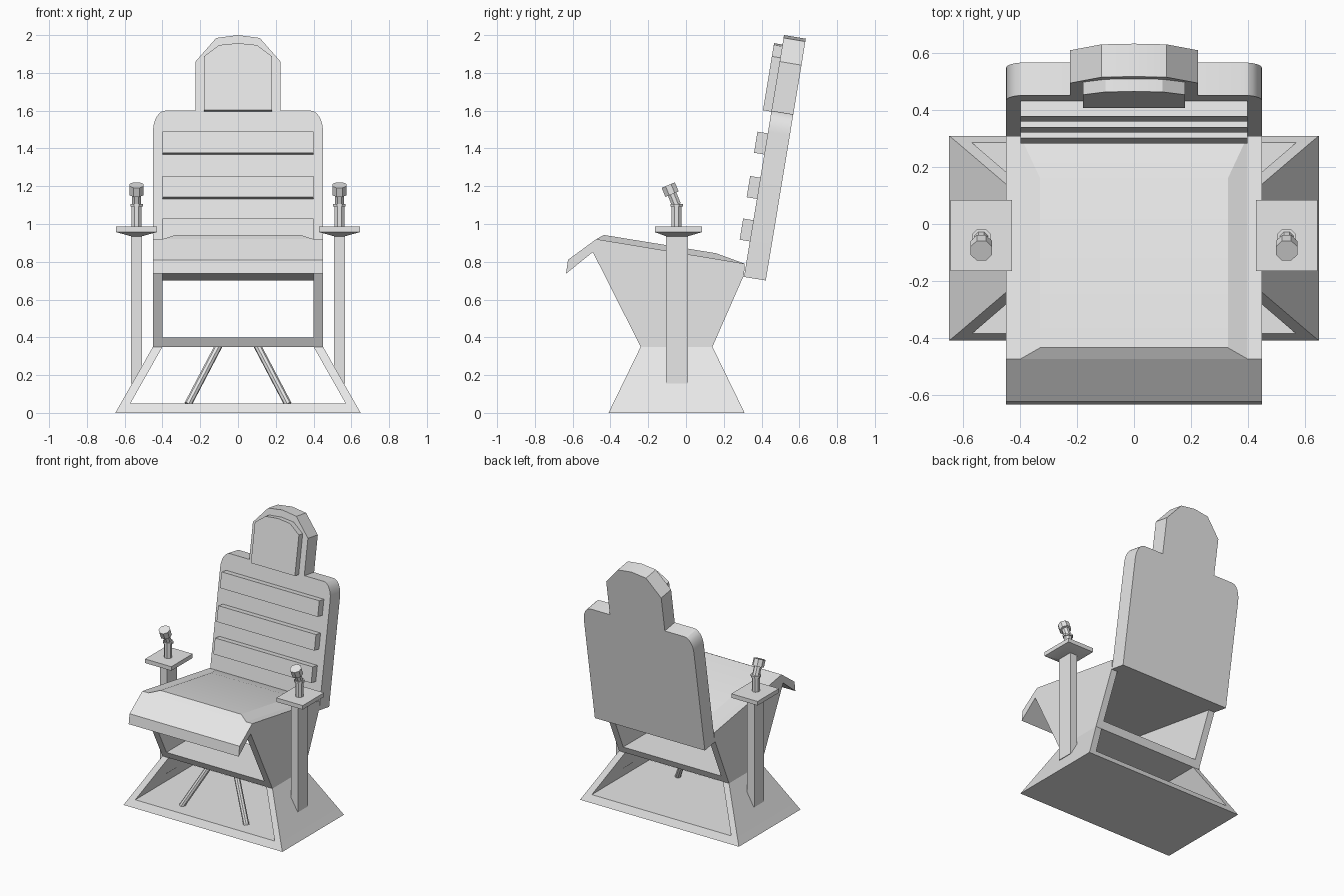
import bpy
import bmesh
from math import radians, sin, cos, pi
from mathutils import Vector

cube = bpy.data.objects.get("Cube")
if cube:
    bpy.data.objects.remove(cube)

grey = bpy.data.materials.new("plain_grey")
grey.use_nodes = True
colour = (0.8, 0.8, 0.8, 1)
grey.diffuse_color = colour
grey.node_tree.nodes["Principled BSDF"].inputs["Base Color"].default_value = colour
parts = []


def finish(name, bm):
    bmesh.ops.recalc_face_normals(bm, faces=bm.faces)
    mesh = bpy.data.meshes.new(name)
    bm.to_mesh(mesh)
    bm.free()
    mesh.materials.append(grey)
    ob = bpy.data.objects.new(name, mesh)
    bpy.context.collection.objects.link(ob)
    parts.append(ob)
    return ob


def loft(name, rings):
    """Skin a closed solid through rings of points."""
    bm = bmesh.new()
    loops = [[bm.verts.new(p) for p in ring] for ring in rings]
    for a, b in zip(loops, loops[1:]):
        for i in range(len(a)):
            j = (i + 1) % len(a)
            bm.faces.new((a[i], a[j], b[j], b[i]))
    bm.faces.new(loops[0])
    bm.faces.new(loops[-1])
    return finish(name, bm)


def rect(x0, x1, y0, y1, z):
    return [(x0, y0, z), (x1, y0, z), (x1, y1, z), (x0, y1, z)]


def across(name, profile, x0, x1):
    """Extrude a (y, z) side profile across x."""
    return loft(name, [[(x, y, z) for y, z in profile] for x in (x0, x1)])


def rod(name, start, end, radius, sides=8):
    start, end = Vector(start), Vector(end)
    axis = end - start
    turn = axis.to_track_quat('Z', 'Y')
    rings = []
    for centre in (start, end):
        rings.append([centre + turn @ Vector((radius * cos(a), radius * sin(a), 0))
                      for a in [2 * pi * (i + 0.5) / sides for i in range(sides)]])
    return loft(name, rings)


# Back panel frame: leaning plane, thickness measured backwards
LEAN = radians(9.4)
ORIGIN = Vector((0, 0.307, 0.72))
UP = Vector((0, sin(LEAN), cos(LEAN)))
BACK = Vector((0, cos(LEAN), -sin(LEAN)))


def panel(name, half, front, back):
    """Mirror a half outline of (x, height) and extrude through the lean."""
    outline = half + [(-x, z) for x, z in reversed(half) if x > 0]
    rings = []
    for depth in (front, back):
        rings.append([ORIGIN + Vector((x, 0, 0)) + UP * ((z - ORIGIN.z) / cos(LEAN)) + BACK * depth
                      for x, z in outline])
    return loft(name, rings)


# Flared base with an open tunnel from front to back
loft("base_floor", [rect(-0.65, 0.65, -0.41, 0.31, 0),
                    rect(-0.621, 0.621, -0.386, 0.286, 0.05)])
across("waist_shelf", [(-0.24, 0.35), (0.14, 0.35), (0.162, 0.40), (-0.265, 0.40)], -0.45, 0.45)

# Seat with drooping front lip
across("seat", [(-0.475, 0.92), (0.31, 0.79), (0.307, 0.72), (-0.495, 0.85),
                (-0.635, 0.737), (-0.625, 0.81)], -0.45, 0.45)
loft("seat_cushion", [
    [(-0.40, -0.475, 0.92), (0.40, -0.475, 0.92), (0.40, 0.31, 0.79), (-0.40, 0.31, 0.79)],
    [(-0.33, -0.435, 0.942), (0.33, -0.435, 0.942), (0.33, 0.16, 0.845), (-0.33, 0.16, 0.845)]])

# Backrest with rounded shoulders and faceted head section
shoulder = [(0.385 + 0.065 * cos(a), 1.49 + 0.11 * sin(a))
            for a in [radians(15 * i) for i in range(7)]]
panel("backrest", [(0.45, 0.72)] + shoulder
      + [(0.225, 1.6), (0.225, 1.86), (0.115, 1.985), (0, 2.0)], 0, 0.117)
panel("head_pad", [(0.18, 1.595), (0.18, 1.88), (0.10, 1.94), (0, 1.95)], -0.045, 0.01)
for i, top in enumerate((1.02, 1.245, 1.48)):
    panel(f"back_slat_{i + 1}", [(0.40, top - 0.112), (0.40, top)], -0.055, 0.01)

for side, s in (("left", 1), ("right", -1)):
    # Splayed lower wall and upper side wall
    loft(side + "_base_wall", [rect(s * 0.57, s * 0.621, -0.386, 0.286, 0.05),
                               rect(s * 0.40, s * 0.45, -0.24, 0.14, 0.35)])
    across(side + "_seat_wall", [(-0.24, 0.35), (0.14, 0.35), (0.307, 0.73), (-0.495, 0.855)],
           s * 0.40, s * 0.45)
    # Slanted brace inside the base
    rod(side + "_brace", (s * 0.265, -0.28, 0.045), (s * 0.10, -0.17, 0.36), 0.02)
    # Arm post and its tapered top plate
    loft(side + "_arm_post", [rect(s * 0.508, s * 0.566, -0.105, 0.01, z) for z in (0.155, 0.95)])
    loft(side + "_arm_plate", [rect(s * 0.508, s * 0.566, -0.105, 0.01, 0.935),
                               rect(s * 0.43, s * 0.645, -0.165, 0.085, 0.957),
                               rect(s * 0.43, s * 0.645, -0.165, 0.085, 0.987)])
    # Bent control stick
    x = s * 0.537
    rod(side + "_stick_stem", (x, -0.05, 0.98), (x, -0.05, 1.10), 0.028)
    rod(side + "_stick_collar", (x, -0.05, 1.092), (x, -0.05, 1.106), 0.036)
    rod(side + "_stick_neck", (x, -0.05, 1.10), (x, -0.078, 1.17), 0.026)
    rod(side + "_stick_knob", (x, -0.074, 1.158), (x, -0.094, 1.206), 0.041)

# Smooth only the gentle curves
for ob in bpy.context.selected_objects:
    ob.select_set(False)
for ob in parts:
    ob.select_set(True)
bpy.context.view_layer.objects.active = parts[0]
bpy.ops.object.shade_smooth_by_angle(angle=radians(20))
